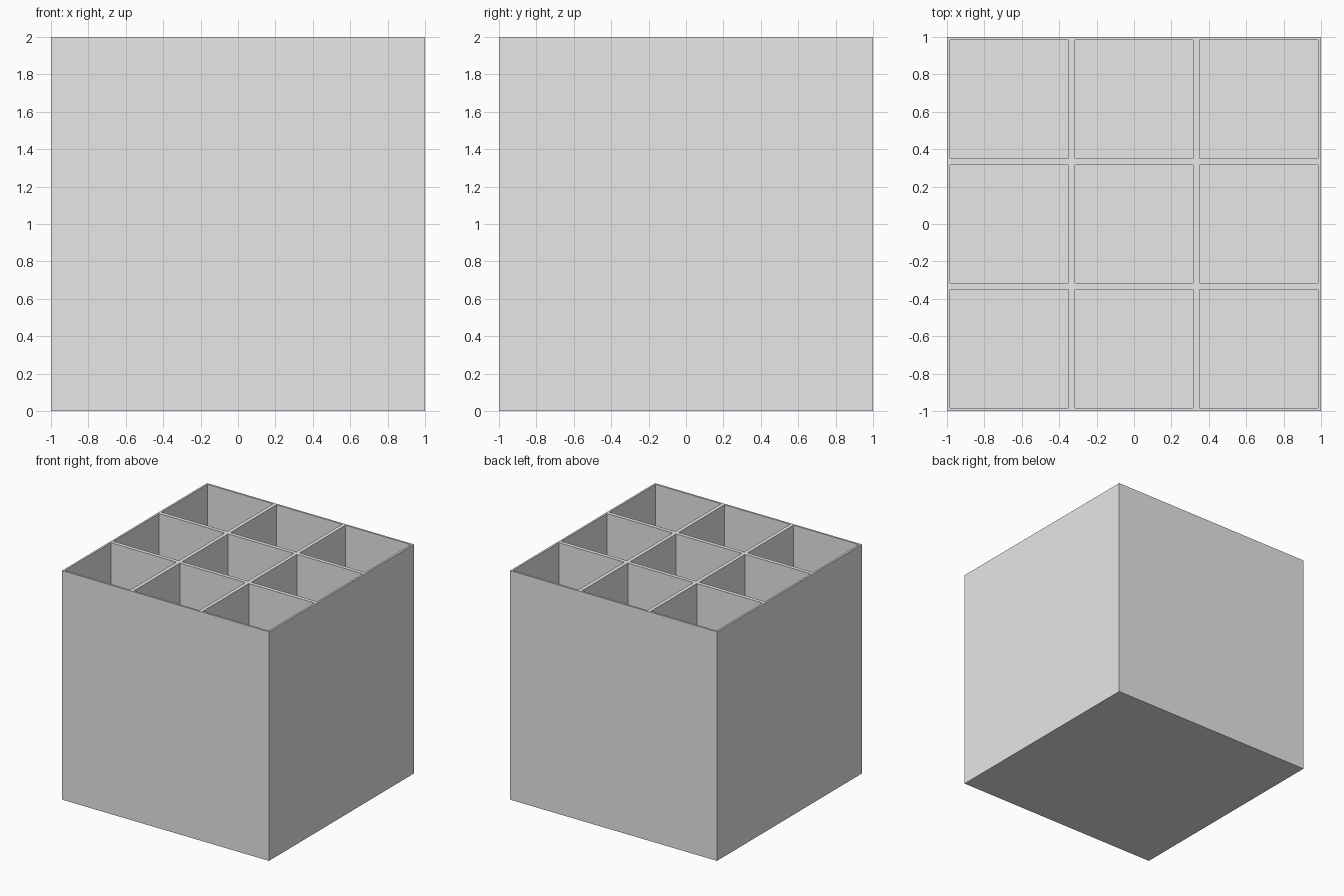
import bpy
import bmesh

SIZE = 2.0
CELLS = 3
PITCH = SIZE / CELLS
WALL = PITCH / 40

cube = bpy.data.objects.get("Cube")
if cube:
    bpy.data.objects.remove(cube, do_unlink=True)

grey = bpy.data.materials.new("light_grey")
grey.use_nodes = True
grey.diffuse_color = (0.8, 0.8, 0.8, 1)
grey.node_tree.nodes["Principled BSDF"].inputs["Base Color"].default_value = (0.8, 0.8, 0.8, 1)

# Grid lines across the top: outer edge, then both sides of each compartment
lines = [-SIZE / 2]
for i in range(CELLS):
    start = -SIZE / 2 + i * PITCH
    lines += [start + WALL, start + PITCH - WALL]
lines.append(SIZE / 2)

# Solid block, with its top cut along the grid lines
bm = bmesh.new()
bmesh.ops.create_cube(bm, size=SIZE)
bmesh.ops.translate(bm, verts=bm.verts, vec=(0, 0, SIZE / 2))
for axis in ((1, 0, 0), (0, 1, 0)):
    for position in lines[1:-1]:
        top = [f for f in bm.faces if f.normal.z > 0.9]
        edges = {e for f in top for e in f.edges}
        verts = {v for f in top for v in f.verts}
        bmesh.ops.bisect_plane(bm, geom=top + list(edges) + list(verts), dist=1e-5,
                               plane_co=[a * position for a in axis], plane_no=axis)

# Compartments: sink every large square down to a thin floor
wells = [f for f in bm.faces if f.normal.z > 0.9
         and min(e.calc_length() for e in f.edges) > PITCH / 2]
for face in wells:
    sunk = bmesh.ops.extrude_discrete_faces(bm, faces=[face])["faces"][0]
    bmesh.ops.translate(bm, verts=sunk.verts, vec=(0, 0, WALL - SIZE))

# Join the wall tops into one flat rim
bmesh.ops.recalc_face_normals(bm, faces=bm.faces)
mesh = bpy.data.meshes.new("divided_box")
bm.to_mesh(mesh)
bm.free()
mesh.materials.append(grey)
box = bpy.data.objects.new("divided_box", mesh)
bpy.context.collection.objects.link(box)
